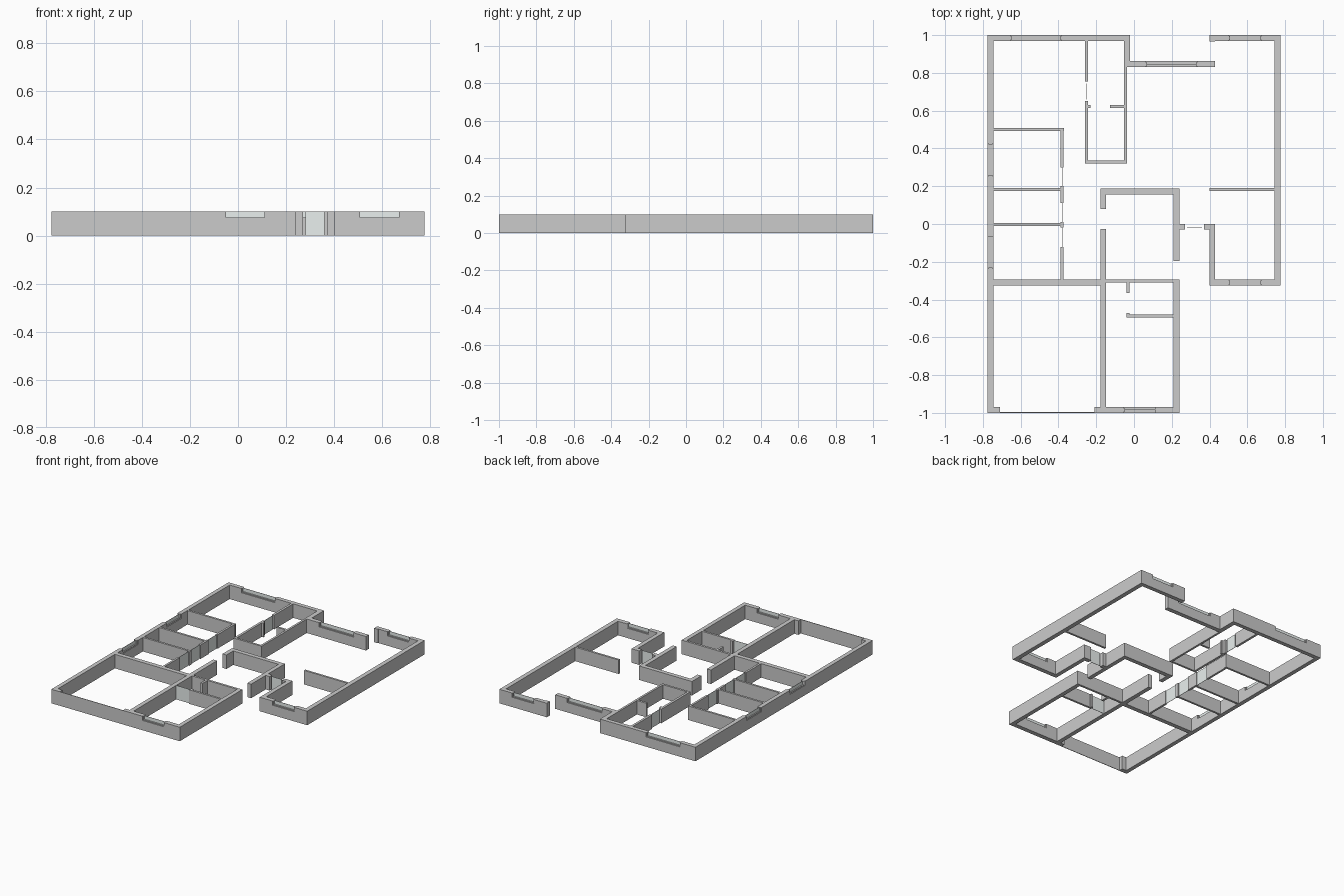
import bpy, bmesh

if "Cube" in bpy.data.objects:
    bpy.data.objects.remove(bpy.data.objects["Cube"])

H, SILL = 0.1, 0.07

# wall footprints: x0, x1, y0, y1
outer = [
    (-.775, -.745, -1, 1), (-.775, -.02, .97, 1), (-.053, -.02, .83, 1),
    (-.053, .43, .83, .862), (.4, .775, .97, 1), (.4, .43, .965, 1),
    (.743, .775, -.326, 1), (.4, .775, -.326, -.294), (.4, .43, -.326, 0),
    (.37, .43, -.03, 0), (.21, .27, -.03, 0), (.21, .24, -.195, .188),
    (-.178, .24, .157, .188), (-.178, -.147, .08, .188), (-.178, -.147, -1, -.026),
    (-.775, -.147, -.326, -.294), (.21, .24, -1, -.294), (-.21, .24, -1, -.968),
    (-.775, -.71, -1, -.968),
]
inner = [
    (-.147, .24, -.31, -.294), (-.053, -.038, .32, .862),
    (-.26, -.243, .755, .97), (-.26, -.243, .32, .65), (-.26, -.038, .32, .335),
    (-.26, -.23, .615, .63), (-.127, -.038, .615, .63),
    (-.745, -.37, .493, .508), (-.745, -.373, .175, .19), (-.745, -.373, -.01, .005),
    (-.388, -.373, .3, .508), (-.388, -.373, .11, .2), (-.388, -.373, -.018, .01),
    (-.388, -.373, -.294, -.122), (.4, .743, .175, .19),
    (-.04, .21, -.495, -.48), (-.04, -.024, -.495, -.47), (-.04, -.024, -.365, -.294),
]
# window notches
windows = [
    (-.653, -.384, .97, 1), (.06, .335, .83, .862), (.502, .674, .97, 1),
    (.502, .674, -.326, -.294), (-.055, .115, -1, -.968),
    (-.775, -.745, .255, .425), (-.775, -.745, -.235, -.065),
]


def finish(name, bm, color=None):
    bmesh.ops.recalc_face_normals(bm, faces=bm.faces)
    me = bpy.data.meshes.new(name)
    bm.to_mesh(me)
    bm.free()
    ob = bpy.data.objects.new(name, me)
    bpy.context.collection.objects.link(ob)
    if color:
        mat = bpy.data.materials.get("pale_glass") or bpy.data.materials.new("pale_glass")
        mat.diffuse_color = color
        mat.use_nodes = True
        mat.node_tree.nodes["Principled BSDF"].inputs["Base Color"].default_value = mat.diffuse_color
        me.materials.append(mat)
    return ob


def box(name, x0, x1, y0, y1, z0, z1, color=None):
    bm = bmesh.new()
    bmesh.ops.create_cube(bm, size=1)
    for v in bm.verts:
        v.co = (x1 if v.co.x > 0 else x0, y1 if v.co.y > 0 else y0, z1 if v.co.z > 0 else z0)
    return finish(name, bm, color)


def walls(name, rects, notches):
    """Merge wall footprints on a grid and keep only the outside faces."""
    every = rects + notches
    xs = sorted({v for r in every for v in r[:2]})
    ys = sorted({v for r in every for v in r[2:]})
    zs = [0, SILL, H]

    def levels(i, j):
        if not (0 <= i < len(xs) - 1 and 0 <= j < len(ys) - 1):
            return 0
        x, y = (xs[i] + xs[i + 1]) / 2, (ys[j] + ys[j + 1]) / 2
        hit = lambda rs: any(a < x < b and c < y < d for a, b, c, d in rs)
        return (1 if hit(notches) else 2) if hit(rects) else 0

    bm = bmesh.new()
    face = lambda pts: bm.faces.new([bm.verts.new(p) for p in pts])
    for i in range(len(xs) - 1):
        for j in range(len(ys) - 1):
            n = levels(i, j)
            if not n:
                continue
            a, b, c, d = xs[i], xs[i + 1], ys[j], ys[j + 1]
            face([(a, c, zs[n]), (b, c, zs[n]), (b, d, zs[n]), (a, d, zs[n])])
            face([(a, d, 0), (b, d, 0), (b, c, 0), (a, c, 0)])
            sides = [(-1, 0, (a, d), (a, c)), (1, 0, (b, c), (b, d)),
                     (0, -1, (a, c), (b, c)), (0, 1, (b, d), (a, d))]
            for di, dj, p, q in sides:
                for k in range(levels(i + di, j + dj), n):
                    face([(*p, zs[k]), (*q, zs[k]), (*q, zs[k + 1]), (*p, zs[k + 1])])
    bmesh.ops.remove_doubles(bm, verts=bm.verts, dist=1e-5)
    bmesh.ops.dissolve_limit(bm, angle_limit=.01, verts=bm.verts, edges=bm.edges)
    return finish(name, bm)


walls("walls", outer + inner, windows)

GLASS = (.82, .87, .86, 1)
F = 0.005

# window frames (sill bar and two jambs) with thin panes
for n, (x0, x1, y0, y1) in enumerate(windows):
    name = f"window_{n + 1}"
    if x1 - x0 > y1 - y0:
        a, b = y0 + .005, y1 - .005
        m = (y0 + y1) / 2
        box(name + "_sill", x0, x1, a, b, SILL, SILL + F)
        box(name + "_jamb_a", x0, x0 + F, a, b, SILL, H)
        box(name + "_jamb_b", x1 - F, x1, a, b, SILL, H)
        box(name + "_pane", x0 + F, x1 - F, m - .001, m + .001, SILL + F, H, GLASS)
    else:
        a, b = x0 + .005, x1 - .005
        m = (x0 + x1) / 2
        box(name + "_sill", a, b, y0, y1, SILL, SILL + F)
        box(name + "_jamb_a", a, b, y0, y0 + F, SILL, H)
        box(name + "_jamb_b", a, b, y1 - F, y1, SILL, H)
        box(name + "_pane", m - .001, m + .001, y0 + F, y1 - F, SILL + F, H, GLASS)

# thin door leaves
doors = {
    "front_door": (.28, .36, -.021, -.019),
    "bath_door": (-.251, -.249, .66, .745),
    "hall_door_a": (-.381, -.379, .2, .3),
    "hall_door_b": (-.381, -.379, .01, .11),
    "hall_door_c": (-.381, -.379, -.122, -.018),
    "rear_bath_door": (-.147, -.04, -.488, -.486),
}
for name, r in doors.items():
    box(name, *r, 0, H, GLASS)

# garage door panel, nearly flush with the front
box("garage_door", -.71, -.21, -1, -.996, 0, H)
